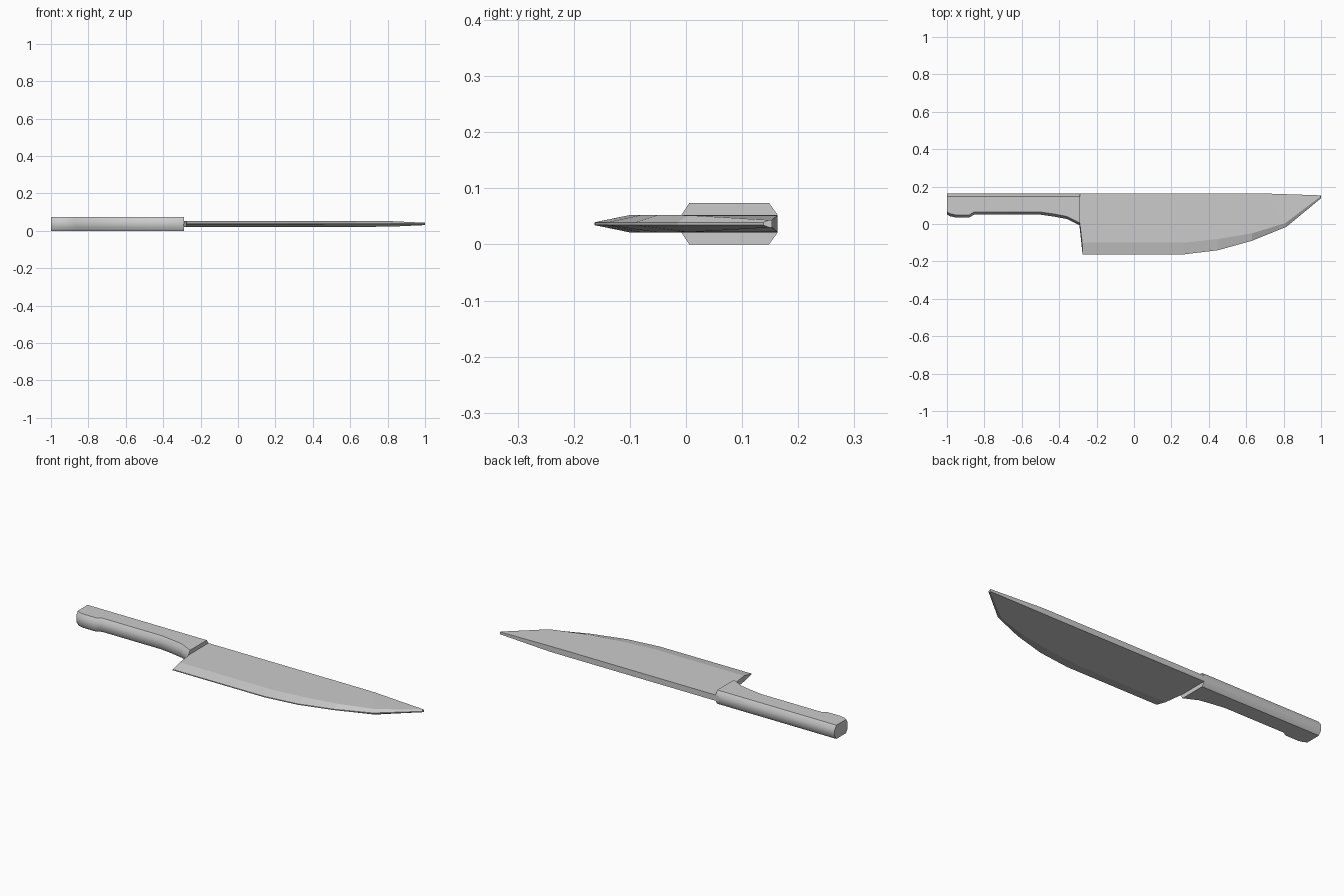
import bpy
import bmesh
from math import radians

if "Cube" in bpy.data.objects:
    bpy.data.objects.remove(bpy.data.objects["Cube"])

MID = 0.037  # height of the flat symmetry plane

grey = bpy.data.materials.new("plain_grey")
grey.use_nodes = True
grey.diffuse_color = (0.6, 0.6, 0.6, 1)
grey.node_tree.nodes["Principled BSDF"].inputs["Base Color"].default_value = (0.6, 0.6, 0.6, 1)


def loft(name, sections):
    """Skin closed sections; each holds (x, y, half thickness) points mirrored about MID."""
    bm = bmesh.new()
    rings = []
    for half in sections:
        upper = [(x, y, MID + t) for x, y, t in half]
        lower = [(x, y, MID - t) for x, y, t in reversed(half)]
        rings.append([bm.verts.new(p) for p in upper + lower])
    for a, b in zip(rings, rings[1:]):
        for i in range(len(a)):
            j = (i + 1) % len(a)
            bm.faces.new((a[i], a[j], b[j], b[i]))
    bm.faces.new(rings[0])
    bm.faces.new(rings[-1])
    bmesh.ops.recalc_face_normals(bm, faces=bm.faces)
    mesh = bpy.data.meshes.new(name)
    bm.to_mesh(mesh)
    bm.free()
    mesh.materials.append(grey)
    obj = bpy.data.objects.new(name, mesh)
    bpy.context.collection.objects.link(obj)
    return obj


# Handle: chamfered bar whose underside swells at the butt and the blade
grip_line = [(-1, 0.052), (-0.985, 0.042), (-0.955, 0.035), (-0.88, 0.035),
             (-0.855, 0.05), (-0.5, 0.05), (-0.43, 0.04), (-0.36, 0.027),
             (-0.29, -0.008)]
handle = loft("handle", [
    [(x, 0.163, 0.016), (x, 0.148, MID), (x, low + 0.014, MID), (x, low, 0.016)]
    for x, low in grip_line])

# Blade: spine, grind line and cutting edge, each as (x, y)
stations = [
    ((-0.31, 0.163), (-0.277, -0.1), (-0.275, -0.163), 0.0155),
    ((0.27, 0.163), (0.27, -0.1), (0.27, -0.162), 0.0155),
    ((0.45, 0.163), (0.45, -0.08), (0.45, -0.14), 0.0155),
    ((0.63, 0.163), (0.63, -0.05), (0.63, -0.09), 0.0155),
    ((0.7, 0.163), (0.81, 0.005), (0.815, -0.015), 0.0150),
    ((1, 0.153), (0.998, 0.148), (1, 0.138), 0.0065),
]
blade = loft("blade", [
    [(*spine, t), (*grind, t), (*edge, 0.0025)]
    for spine, grind, edge, t in stations])

# Smooth the rounded grip only, the blade stays faceted
bpy.ops.object.select_all(action="DESELECT")
handle.select_set(True)
bpy.context.view_layer.objects.active = handle
bpy.ops.object.shade_smooth_by_angle(angle=radians(40))
